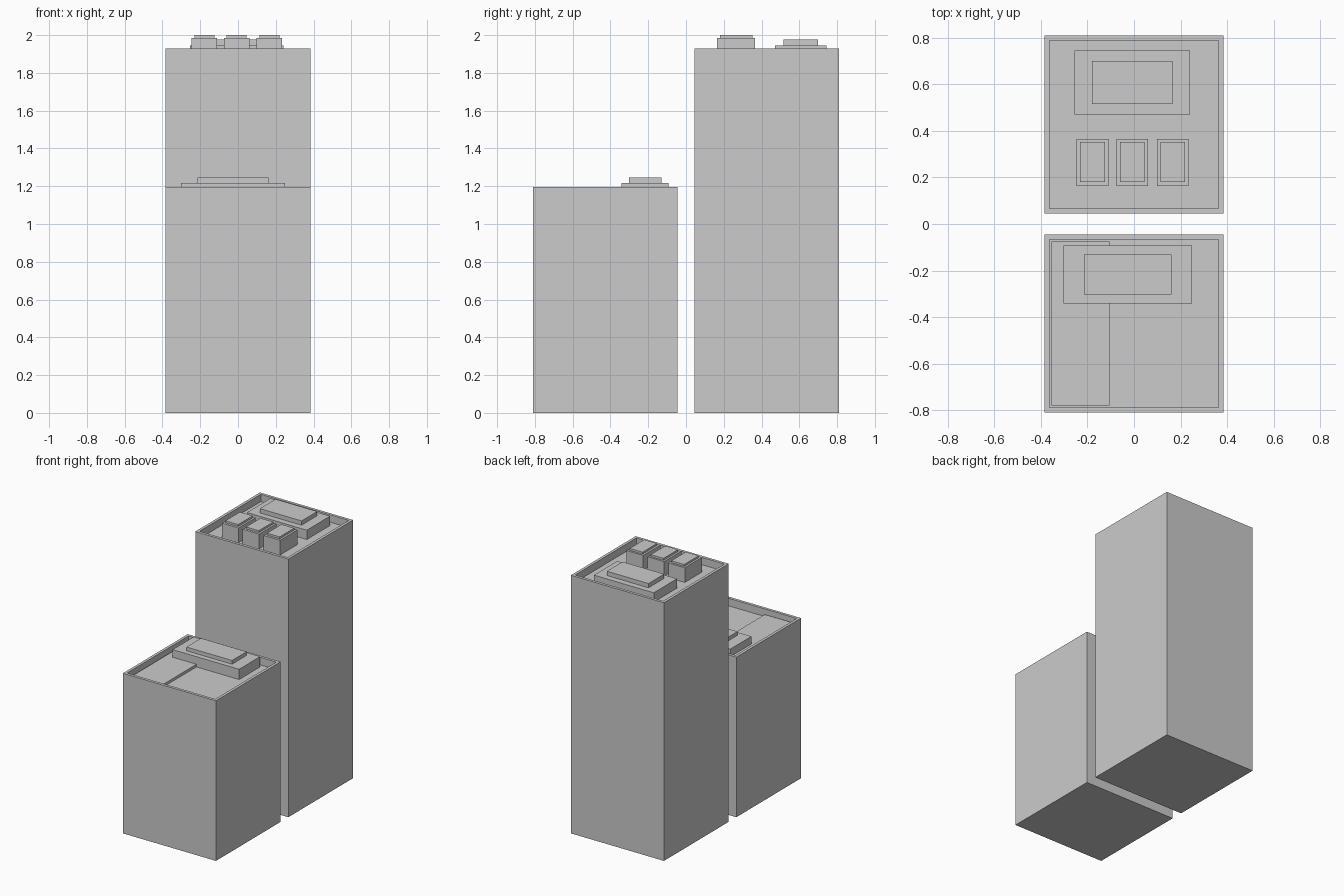
import bpy, bmesh

if "Cube" in bpy.data.objects:
    bpy.data.objects.remove(bpy.data.objects["Cube"])


def box(name, x0, x1, y0, y1, z0, z1):
    """Axis-aligned box from its limits."""
    bm = bmesh.new()
    bmesh.ops.create_cube(bm, size=1)
    for v in bm.verts:
        v.co = ((x0 + x1) / 2 + v.co.x * (x1 - x0),
                (y0 + y1) / 2 + v.co.y * (y1 - y0),
                (z0 + z1) / 2 + v.co.z * (z1 - z0))
    return finish(name, bm)


def finish(name, bm):
    bmesh.ops.recalc_face_normals(bm, faces=bm.faces[:])
    me = bpy.data.meshes.new(name)
    bm.to_mesh(me)
    bm.free()
    ob = bpy.data.objects.new(name, me)
    bpy.context.collection.objects.link(ob)
    return ob


def tower(name, y0, y1, height, depth, rim=0.03):
    """Block whose top face is inset and sunk to leave a parapet."""
    bm = bmesh.new()
    bmesh.ops.create_cube(bm, size=1)
    for v in bm.verts:
        v.co = (v.co.x * 0.77, (y0 + y1) / 2 + v.co.y * (y1 - y0),
                (v.co.z + 0.5) * height)
    bm.normal_update()
    top = max(bm.faces, key=lambda f: f.calc_center_median().z)
    # vertical walls: inset first, then extrude the floor down
    bmesh.ops.inset_region(bm, faces=[top], thickness=rim)
    res = bmesh.ops.extrude_face_region(bm, geom=[top])
    verts = [g for g in res["geom"] if isinstance(g, bmesh.types.BMVert)]
    bmesh.ops.translate(bm, verts=verts, vec=(0, 0, -depth))
    if top.is_valid:
        bmesh.ops.delete(bm, geom=[top], context='FACES_ONLY')
    return finish(name, bm)


# Tall rear tower
FLOOR_T = 1.875
tower("tall_tower", 0.045, 0.81, 1.93, 1.93 - FLOOR_T)
box("tall_roof_house", -0.255, 0.24, 0.47, 0.745, FLOOR_T, 1.945)
box("tall_roof_house_top", -0.18, 0.165, 0.515, 0.70, 1.945, 1.977)

# Row of three rooftop units with caps
for i, x in enumerate((-0.178, -0.007, 0.166)):
    box(f"roof_unit_{i + 1}", x - 0.068, x + 0.068, 0.163, 0.366, FLOOR_T, 1.985)
    box(f"roof_unit_cap_{i + 1}", x - 0.053, x + 0.053, 0.18, 0.352, 1.985, 2.0)

# Short front tower, with a raised strip of roof on its left
FLOOR_S = 1.14
tower("short_tower", -0.81, -0.045, 1.197, 1.197 - FLOOR_S)
box("short_raised_roof", -0.355, -0.105, -0.78, -0.075, FLOOR_S, 1.16)
box("short_roof_house", -0.302, 0.248, -0.341, -0.092, FLOOR_S, 1.217)
box("short_roof_house_top", -0.215, 0.162, -0.302, -0.13, 1.217, 1.245)
